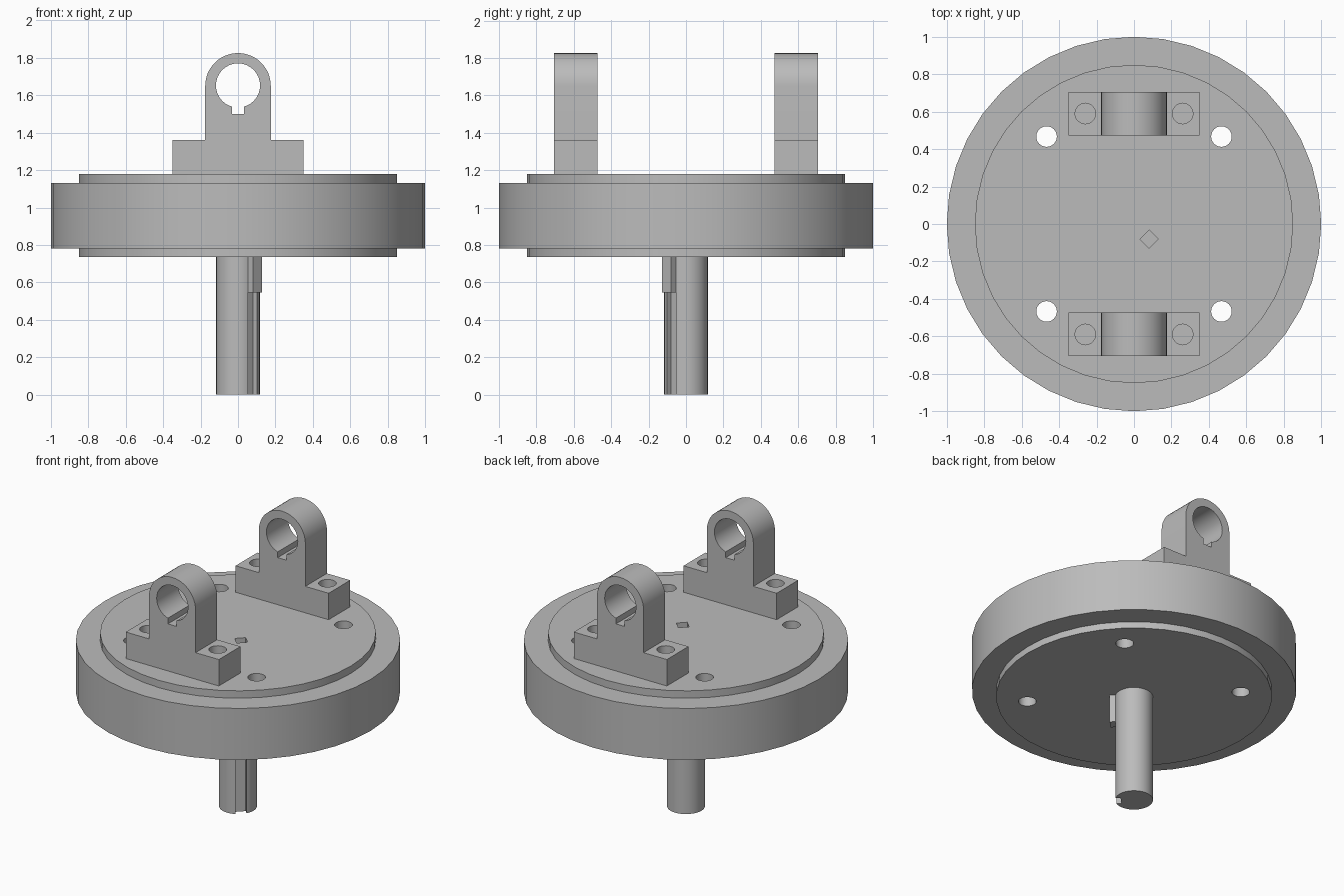
import bpy, bmesh
from math import pi, sin, cos, radians
from mathutils import Matrix

default = bpy.data.objects.get("Cube")
if default:
    bpy.data.objects.remove(default, do_unlink=True)

steel = bpy.data.materials.new("grey_metal")
steel.use_nodes = True
GREY = (0.5, 0.5, 0.5, 1)
steel.diffuse_color = GREY
steel.node_tree.nodes["Principled BSDF"].inputs["Base Color"].default_value = GREY


def finish(name, bm):
    bmesh.ops.recalc_face_normals(bm, faces=bm.faces)
    mesh = bpy.data.meshes.new(name)
    bm.to_mesh(mesh)
    bm.free()
    mesh.materials.append(steel)
    obj = bpy.data.objects.new(name, mesh)
    bpy.context.collection.objects.link(obj)
    return obj


def prism(name, points, low, high, matrix=Matrix()):
    """Extrude a flat outline from low to high along its normal."""
    bm = bmesh.new()
    face = bm.faces.new([bm.verts.new((x, y, low)) for x, y in points])
    ext = bmesh.ops.extrude_face_region(bm, geom=[face])
    verts = [g for g in ext["geom"] if isinstance(g, bmesh.types.BMVert)]
    bmesh.ops.translate(bm, verts=verts, vec=(0, 0, high - low))
    bm.transform(matrix)
    return finish(name, bm)


def circle(r, n, cx=0, cy=0):
    return [(cx + r * cos(2 * pi * i / n), cy + r * sin(2 * pi * i / n)) for i in range(n)]


def rect(x0, x1, y0, y1):
    return [(x0, y0), (x1, y0), (x1, y1), (x0, y1)]


def cut(obj, cutter):
    mod = obj.modifiers.new("cut", 'BOOLEAN')
    mod.operation = 'DIFFERENCE'
    mod.solver = 'EXACT'
    mod.object = cutter
    activate(obj)
    bpy.ops.object.modifier_apply(modifier=mod.name)
    bpy.data.objects.remove(cutter, do_unlink=True)


def activate(obj):
    bpy.ops.object.select_all(action='DESELECT')
    obj.select_set(True)
    bpy.context.view_layer.objects.active = obj


def smooth(obj):
    activate(obj)
    bpy.ops.object.shade_smooth_by_angle(angle=radians(30))


KEY_TURN = Matrix.Rotation(-pi / 4, 4, 'Z')
KEY = rect(0.08, 0.148, -0.034, 0.034)

# Stepped disc, revolved from its half profile
bm = bmesh.new()
profile = [(0.85, 0.735), (0.85, 0.78), (1, 0.78), (1, 1.13), (0.85, 1.13), (0.85, 1.18)]
N = 40
rings = [[bm.verts.new((x, y, z)) for x, y in circle(r, N)] for r, z in profile]
for a, b in zip(rings, rings[1:]):
    for i in range(N):
        j = (i + 1) % N
        bm.faces.new((a[i], a[j], b[j], b[i]))
bm.faces.new(rings[0])
bm.faces.new(rings[-1])
disc = finish("disc", bm)

# Four mounting holes and the key slot
for sx in (-1, 1):
    for sy in (-1, 1):
        cut(disc, prism("hole_cutter", circle(0.055, 24, sx * 0.467, sy * 0.467), 0.6, 1.3))
cut(disc, prism("slot_cutter", KEY, 0.6, 1.3, KEY_TURN))
smooth(disc)

# Shaft with a keyway along its length
shaft = prism("shaft", circle(0.117, 32), 0, 1.179)
cut(shaft, prism("keyway_cutter", KEY, -0.1, 1.3, KEY_TURN))
smooth(shaft)

# Square key between shaft and disc
key = prism("key", KEY, 0.545, 1.0, KEY_TURN)

# Two bearing brackets
UPRIGHT = Matrix.Rotation(pi / 2, 4, 'X')
arch = [(0.175 * cos(pi * i / 24), 1.65 + 0.175 * sin(pi * i / 24)) for i in range(25)]
outline = ([(-0.35, 1.18), (0.35, 1.18), (0.35, 1.36), (0.175, 1.36)]
           + arch + [(-0.175, 1.36), (-0.35, 1.36)])
for name, cy in (("front_bracket", -0.59), ("back_bracket", 0.59)):
    place = Matrix.Translation((0, cy, 0)) @ UPRIGHT
    bracket = prism(name, outline, -0.116, 0.116, place)
    # Bore with a key slot beneath it
    cut(bracket, prism("bore_cutter", circle(0.118, 32, 0, 1.652), -0.2, 0.2, place))
    cut(bracket, prism("bore_slot_cutter", rect(-0.033, 0.033, 1.5, 1.6), -0.2, 0.2, place))
    # Bolt holes in the feet
    for sx in (-1, 1):
        cut(bracket, prism("bolt_cutter", circle(0.055, 24, sx * 0.26, cy), 1.1, 1.5))
    smooth(bracket)
